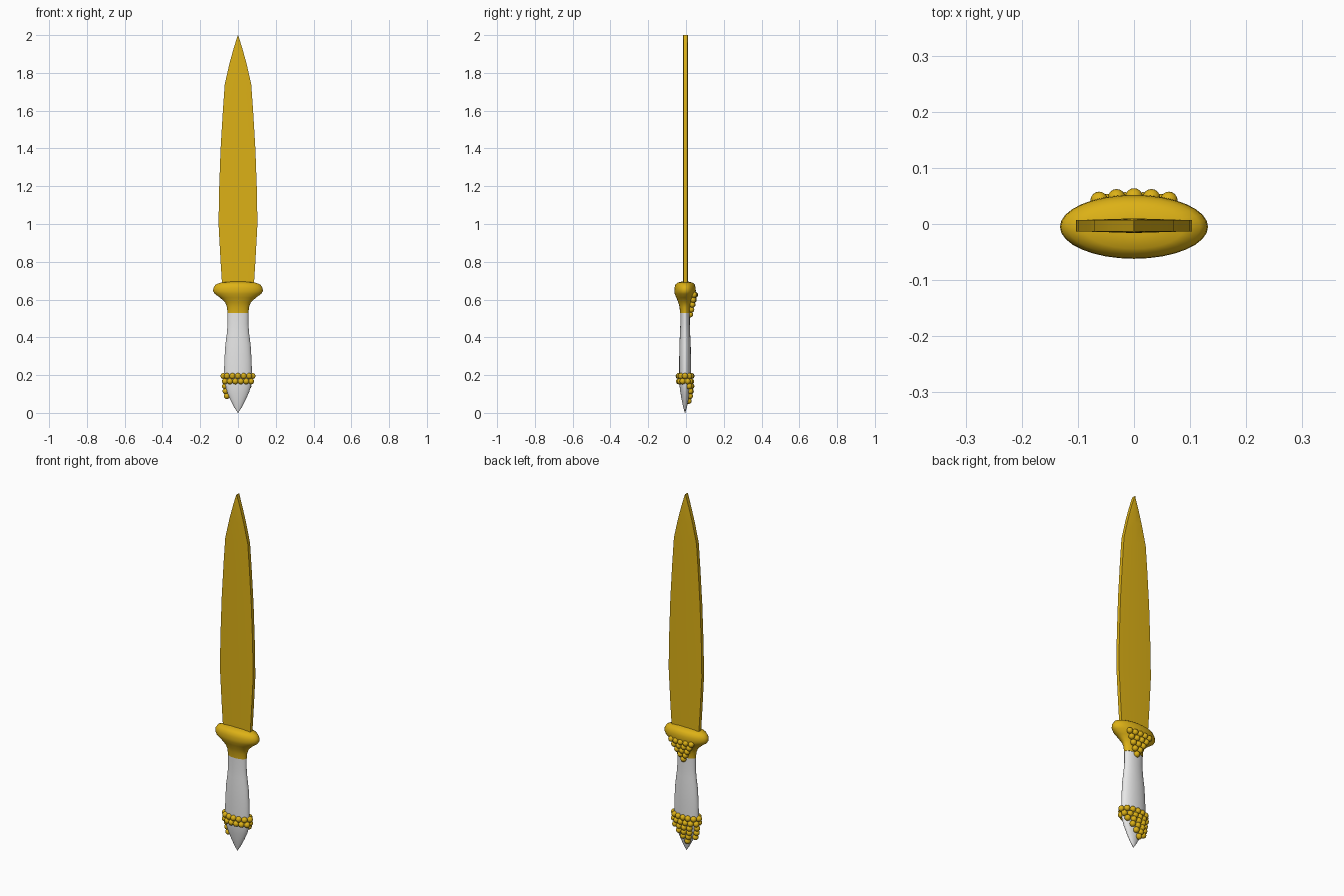
import bpy, bmesh, math
from mathutils import Matrix

cube = bpy.data.objects.get("Cube")
if cube:
    bpy.data.objects.remove(cube, do_unlink=True)

CY = -0.005  # shared depth centre of blade, guard and grip


def material(name, colour):
    m = bpy.data.materials.new(name)
    m.use_nodes = True
    m.diffuse_color = (*colour, 1)
    m.node_tree.nodes["Principled BSDF"].inputs["Base Color"].default_value = (*colour, 1)
    return m


gold = material("gold", (0.72, 0.44, 0.008))
ivory = material("pale_grip", (0.8, 0.8, 0.8))


def finish(bm, name, mat, angle):
    bmesh.ops.recalc_face_normals(bm, faces=bm.faces)
    mesh = bpy.data.meshes.new(name)
    bm.to_mesh(mesh)
    bm.free()
    mesh.materials.append(mat)
    ob = bpy.data.objects.new(name, mesh)
    bpy.context.collection.objects.link(ob)
    bpy.ops.object.select_all(action='DESELECT')
    ob.select_set(True)
    bpy.context.view_layer.objects.active = ob
    bpy.ops.object.shade_smooth_by_angle(angle=math.radians(angle))
    return ob


def loft(name, rings, mat, angle, sides=32):
    """Stack elliptical rings given as (z, half width, half depth)."""
    bm = bmesh.new()
    loops = []
    for z, rx, ry in rings:
        loops.append([bm.verts.new((rx * math.cos(a), CY + ry * math.sin(a), z))
                      for a in (math.tau * i / sides for i in range(sides))])
    for lo, hi in zip(loops, loops[1:]):
        for i in range(sides):
            j = (i + 1) % sides
            bm.faces.new((lo[i], lo[j], hi[j], hi[i]))
    bm.faces.new(loops[0])
    bm.faces.new(loops[-1])
    return finish(bm, name, mat, angle)


def beads(name, centres, radius=0.0158):
    bm = bmesh.new()
    for c in centres:
        bmesh.ops.create_uvsphere(bm, u_segments=16, v_segments=10, radius=radius,
                                  matrix=Matrix.Translation(c))
    return finish(bm, name, gold, 60)


# Blade: leaf outline, thick flat edges and a faint central ridge
outline = [(0.66, 0.083), (0.8, 0.092), (1.0, 0.103), (1.18, 0.1), (1.4, 0.092),
           (1.6, 0.08), (1.74, 0.07), (1.85, 0.045), (1.93, 0.023), (2.0, 0.001)]
bm = bmesh.new()
rows = []
for z, w in outline:
    ring = [(-w, -0.01), (0, -0.013), (w, -0.01), (w, 0.01), (0, 0.013), (-w, 0.01)]
    rows.append([bm.verts.new((x, CY + 0.002 + y, z)) for x, y in ring])
for lo, hi in zip(rows, rows[1:]):
    for i in range(6):
        j = (i + 1) % 6
        bm.faces.new((lo[i], lo[j], hi[j], hi[i]))
bm.faces.new(rows[0])
bm.faces.new(rows[-1])
finish(bm, "blade", gold, 40)

# Flared guard with a shallow domed top
loft("guard", [(0.53, 0.056, 0.027), (0.56, 0.058, 0.029), (0.585, 0.068, 0.036),
               (0.61, 0.095, 0.046), (0.63, 0.123, 0.055), (0.645, 0.132, 0.057),
               (0.662, 0.13, 0.056), (0.68, 0.118, 0.051), (0.69, 0.09, 0.039),
               (0.695, 0.04, 0.018)], gold, 40)

# Grip, swelling and then tapering to a pointed pommel
grip = [(0.0, 0.001, 0.001), (0.03, 0.02, 0.01), (0.07, 0.041, 0.018), (0.11, 0.059, 0.025),
        (0.15, 0.071, 0.03), (0.2, 0.074, 0.031), (0.28, 0.072, 0.031), (0.36, 0.067, 0.03),
        (0.42, 0.059, 0.027), (0.47, 0.055, 0.025), (0.535, 0.055, 0.025)]
loft("grip", grip, ivory, 60)


def grip_back(x, z):
    """Depth of the grip's rear surface."""
    for (z0, a0, b0), (z1, a1, b1) in zip(grip, grip[1:]):
        if z0 <= z <= z1:
            t = (z - z0) / (z1 - z0)
            a, b = a0 + t * (a1 - a0), b0 + t * (b1 - b0)
            return CY + b * math.sqrt(max(0, 1 - (x / a) ** 2))
    return CY


# Two bead rings, evenly spaced along the ellipse
def ring_beads(z, rx, ry, count, phase):
    steps = 720
    pts = [(rx * math.cos(math.tau * i / steps), ry * math.sin(math.tau * i / steps))
           for i in range(steps + 1)]
    length = [0]
    for p, q in zip(pts, pts[1:]):
        length.append(length[-1] + math.dist(p, q))
    result = []
    for k in range(count):
        target = length[-1] * ((k + phase) / count)
        i = next(n for n, s in enumerate(length) if s >= target)
        result.append((pts[i][0], CY + pts[i][1], z))
    return result


beads("upper_bead_ring", ring_beads(0.195, 0.077, 0.034, 12, 0))
beads("lower_bead_ring", ring_beads(0.167, 0.075, 0.033, 12, 0.5))

# Bead triangle on the back of the pommel, leaning to one side
cluster = []
for z, start, count in [(0.141, 0.055, 5), (0.115, 0.027, 4), (0.089, 0.003, 3), (0.063, -0.02, 1)]:
    for k in range(count):
        x = start - 0.031 * k
        cluster.append((x, grip_back(x, z) + 0.005, z))
beads("pommel_beads", cluster)

# Bead triangle on the back of the guard
cluster = []
for row in range(5):
    count = 5 - row
    for k in range(count):
        x = (k - (count - 1) / 2) * 0.031
        cluster.append((x, 0.048 - 0.0065 * row - 1.6 * x * x, 0.625 - 0.026 * row))
beads("guard_beads", cluster)
